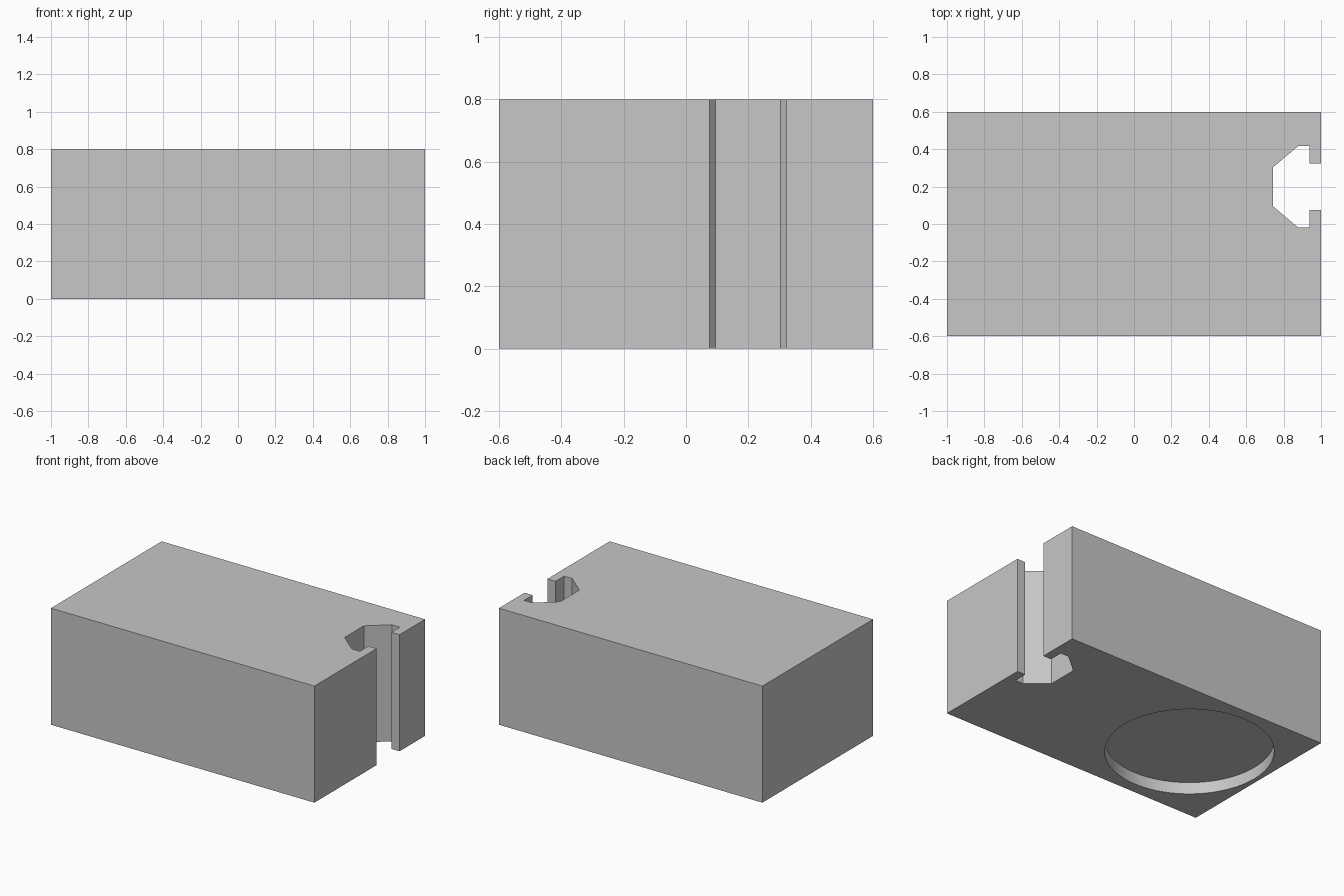
import bpy
import bmesh
from math import radians

cube = bpy.data.objects.get("Cube")
if cube:
    bpy.data.objects.remove(cube, do_unlink=True)

LENGTH, DEPTH, HEIGHT = 2.0, 1.2, 0.8
SLOT_Y = 0.199
RECESS_X, RECESS_RADIUS, RECESS_DEPTH = -0.445, 0.522, 0.08

grey = bpy.data.materials.new("plain grey")
grey.use_nodes = True
colour = (0.57, 0.57, 0.57, 1)
grey.diffuse_color = colour
grey.node_tree.nodes["Principled BSDF"].inputs["Base Color"].default_value = colour


def extrude_outline(name, points, height):
    """Make a solid prism from a flat outline standing on z = 0."""
    bm = bmesh.new()
    face = bm.faces.new([bm.verts.new((x, y, 0)) for x, y in points])
    new = bmesh.ops.extrude_face_region(bm, geom=[face])["geom"]
    tops = [v for v in new if isinstance(v, bmesh.types.BMVert)]
    bmesh.ops.translate(bm, verts=tops, vec=(0, 0, height))
    bmesh.ops.recalc_face_normals(bm, faces=bm.faces)
    mesh = bpy.data.meshes.new(name)
    bm.to_mesh(mesh)
    bm.free()
    mesh.materials.append(grey)
    obj = bpy.data.objects.new(name, mesh)
    bpy.context.collection.objects.link(obj)
    return obj


# Block outline with a T-shaped slot: half the slot, mirrored across its centre
half_slot = [(1.0, 0.124), (0.938, 0.124), (0.938, 0.217), (0.877, 0.217), (0.743, 0.104)]
slot = [(x, SLOT_Y - y) for x, y in half_slot]
slot += [(x, SLOT_Y + y) for x, y in reversed(half_slot)]
hx, hy = LENGTH / 2, DEPTH / 2
block = extrude_outline("slotted_block", [(-hx, -hy), (hx, -hy)] + slot + [(hx, hy), (-hx, hy)], HEIGHT)

# Shallow round recess in the underside
bpy.ops.mesh.primitive_cylinder_add(vertices=96, radius=RECESS_RADIUS, depth=2 * RECESS_DEPTH,
                                    location=(RECESS_X, 0, 0))
cutter = bpy.context.object
cutter.name = "recess_cutter"
cutter.data.materials.append(grey)
cut = block.modifiers.new("round recess", "BOOLEAN")
cut.operation = "DIFFERENCE"
cut.solver = "EXACT"
cut.object = cutter

bpy.ops.object.select_all(action="DESELECT")
block.select_set(True)
bpy.context.view_layer.objects.active = block
bpy.ops.object.modifier_apply(modifier=cut.name)
bpy.data.objects.remove(cutter, do_unlink=True)
bpy.ops.object.shade_smooth_by_angle(angle=radians(30))
